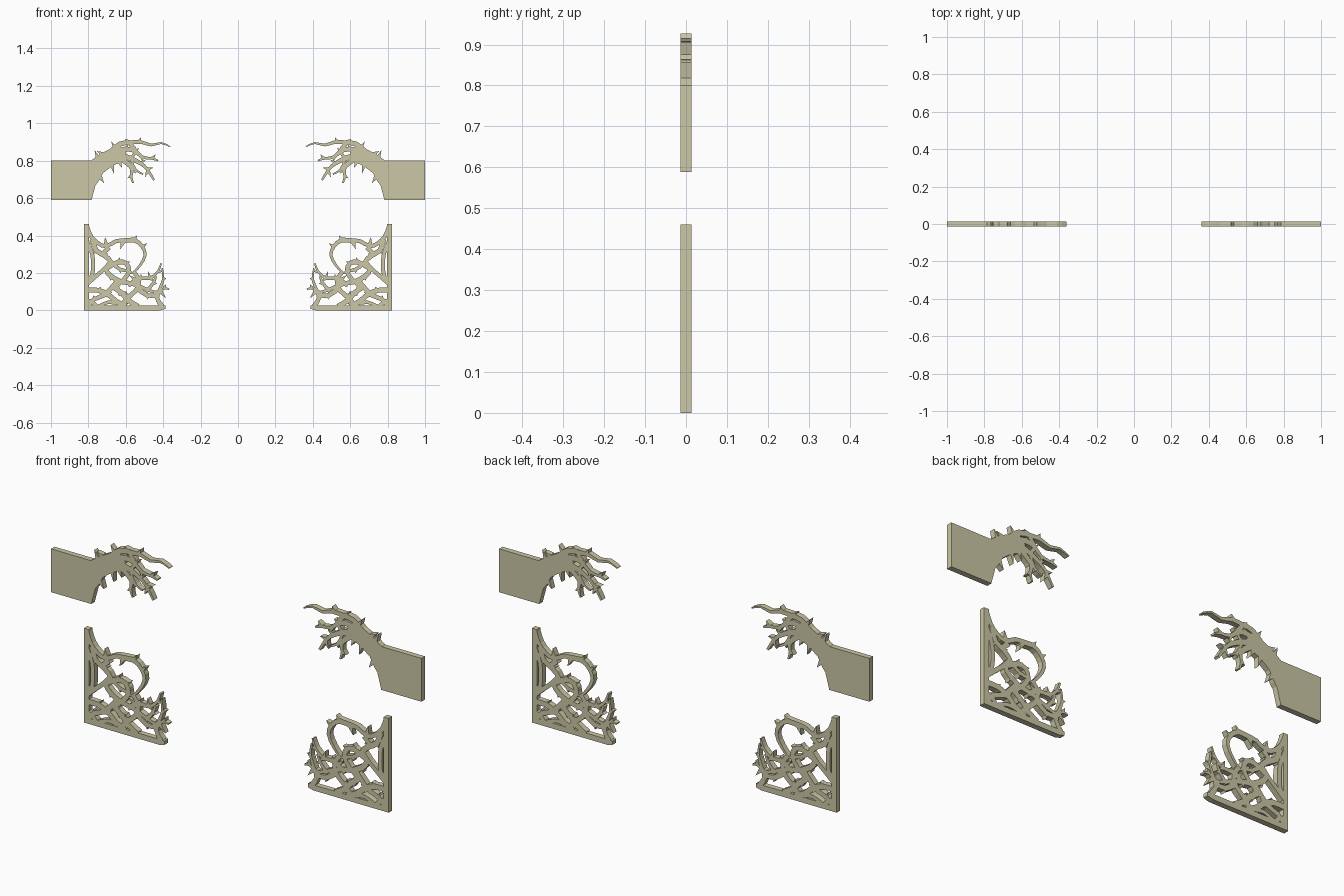
import bpy, math
import bmesh
from mathutils import Vector
from mathutils.geometry import delaunay_2d_cdt

if "Cube" in bpy.data.objects:
    bpy.data.objects.remove(bpy.data.objects["Cube"])

# Drawing units: profile sketched on a flat sheet, then scaled to the model
CX, BASE, SCALE, HALF = 237.75, 311.0, 186.75, 0.0135

mat = bpy.data.materials.new("pale_wood")
mat.diffuse_color = (0.60, 0.57, 0.38, 1)
mat.use_nodes = True
mat.node_tree.nodes["Principled BSDF"].inputs["Base Color"].default_value = mat.diffuse_color


def pairs(flat):
    return [Vector(flat[i:i + 2]) for i in range(0, len(flat), 2)]


def thorn(polys, bx, by, tx, ty, w=2.2):
    b, t = Vector((bx, by)), Vector((tx, ty))
    d = (t - b).normalized()
    n = Vector((-d.y, d.x)) * w
    polys.append([b + n, t, b - n])


def vine(polys, flat, w0, w1, spike=5.0):
    """Tapered ribbon through the points, with thorns on the outside of bends."""
    ctrl = pairs(flat)
    ext = [ctrl[0] * 2 - ctrl[1]] + ctrl + [ctrl[-1] * 2 - ctrl[-2]]
    pts = []
    for i in range(len(ctrl) - 1):
        a, b, c, d = ext[i:i + 4]
        for t in (0, 0.5):
            pts.append(0.5 * (2 * b + (c - a) * t + (2 * a - 5 * b + 4 * c - d) * t * t
                              + (3 * b - a - 3 * c + d) * t ** 3))
    pts.append(ctrl[-1])
    last, sides = len(pts) - 1, []
    for i, p in enumerate(pts):
        d = (pts[min(i + 1, last)] - pts[max(i - 1, 0)]).normalized()
        n = Vector((-d.y, d.x)) * (w0 + (w1 - w0) * i / last) / 2
        sides.append((p + n, p - n))
    for (a, b), (c, d) in zip(sides, sides[1:]):
        polys.append([a, c, d, b])
    if spike:
        for a, b, c in zip(ctrl, ctrl[1:], ctrl[2:]):
            out = (b - a).normalized() - (c - b).normalized()
            if out.length > 0.15:
                tip = b + (out.normalized() + (c - b).normalized() * 0.5) * (spike + w0 / 2)
                thorn(polys, b.x, b.y, tip.x, tip.y, 2)


def inside(p, poly):
    hit = False
    for a, b in zip(poly, poly[1:] + poly[:1]):
        if (a.y > p.y) != (b.y > p.y) and p.x < (b.x - a.x) * (p.y - a.y) / (b.y - a.y) + a.x:
            hit = not hit
    return hit


def cut_out(name, polys, side):
    """Union the flat shapes and give them thickness."""
    verts, edges = [], []
    for poly in polys:
        s, n = len(verts), len(poly)
        verts += poly
        edges += [(s + i, s + (i + 1) % n) for i in range(n)]
    co, _, tris, *_ = delaunay_2d_cdt(verts, edges, [], 0, 1e-3)
    keep = []
    for t in tris:
        mid = sum((co[i] for i in t), Vector((0, 0))) / len(t)
        if any(inside(mid, q) for q in polys):
            keep.append(tuple(t))
    n = len(co)
    directed = {(t[i], t[(i + 1) % len(t)]) for t in keep for i in range(len(t))}
    faces = keep + [tuple(i + n for i in reversed(t)) for t in keep]
    faces += [(b, a, a + n, b + n) for a, b in directed if (b, a) not in directed]
    v3 = [(side * (CX - c.x) / SCALE, y, (BASE - c.y) / SCALE) for y in (-HALF, HALF) for c in co]
    me = bpy.data.meshes.new(name)
    me.from_pydata(v3, [], faces)
    bm = bmesh.new()
    bm.from_mesh(me)
    loose = [v for v in bm.verts if not v.link_faces]
    bmesh.ops.delete(bm, geom=loose, context='VERTS')
    bmesh.ops.recalc_face_normals(bm, faces=bm.faces)
    bm.to_mesh(me)
    bm.free()
    me.materials.append(mat)
    ob = bpy.data.objects.new(name, me)
    bpy.context.collection.objects.link(ob)


# Upper branch: plain slab narrowing into a wrist, then claw-like twigs
arm = [pairs([51, 161.5, 91, 161.5, 100, 155, 113, 148.5, 120, 147, 126, 154, 121, 163,
              112, 167, 103, 174, 98, 183, 95.5, 186, 91.5, 201, 51, 201])]
vine(arm, [112, 152, 120, 145, 130, 143.5, 141, 143, 151, 146, 161, 144, 170, 147.5], 6, 1, 0)
vine(arm, [116, 153, 126, 150, 135, 152, 142, 158, 152, 159.5, 158, 161.5], 6, 1.5, 2)
vine(arm, [118, 156, 130, 159, 140, 164, 147, 170, 154, 181], 6, 2, 3)
vine(arm, [119, 158, 127, 164, 132, 170, 131, 177, 133, 184], 6, 1.5, 1)
vine(arm, [130, 145, 136, 152, 131, 160, 136, 171, 143, 175], 4, 1.5, 2)
thorn(arm, 98, 159, 94.5, 151)
thorn(arm, 102, 155, 97, 152)
thorn(arm, 115, 149, 111, 142)
thorn(arm, 129, 143, 125, 140)
thorn(arm, 139, 143, 141, 138)
thorn(arm, 100, 178, 104, 184)
thorn(arm, 112, 165, 114, 175)
thorn(arm, 119, 162, 122, 169)
thorn(arm, 148, 171, 145, 178)

# Lower bracket: frame bars
panel = [pairs([84, 225, 89, 225, 89, 311, 84, 311]),
         pairs([84, 306, 165.5, 306, 165.5, 309.5, 160, 311, 84, 311])]
# Top sweep and hooked loop
vine(panel, [87, 227, 91, 237, 98, 244, 106, 247, 116, 242, 126, 241, 136, 240], 4, 4, 0)
vine(panel, [120, 242, 134, 241, 142, 247, 145, 256, 140, 266, 133, 274], 5, 2, 0)
thorn(panel, 106, 245, 105, 238)
thorn(panel, 134, 241, 137, 236)
thorn(panel, 142, 248, 147, 244)
thorn(panel, 123, 243, 120, 250)
# Uprights beside the side bar
vine(panel, [87, 242, 92, 254, 93, 266, 92, 276, 87, 284], 4, 4, 0)
vine(panel, [92, 240, 96, 251, 104, 256, 111, 263, 106, 270, 111, 277, 122, 283], 5, 5, 2)
vine(panel, [88, 284, 97, 276, 104, 270, 110, 263], 4, 4, 2)
vine(panel, [102, 255, 109, 248], 4, 5, 0)
# Inner tangle
vine(panel, [108, 268, 118, 263, 126, 264, 129, 272, 124, 280, 117, 287, 121, 296], 5, 4, 3)
vine(panel, [112, 264, 120, 270, 130, 272], 4, 3, 2)
vine(panel, [87, 291, 98, 291, 108, 295, 116, 302, 126, 307], 5, 5, 2)
vine(panel, [88, 307, 94, 300, 104, 296, 112, 288, 118, 281], 4, 5, 2)
vine(panel, [112, 287, 122, 294, 128, 301, 138, 307], 5, 5, 2)
vine(panel, [121, 307, 128, 298, 136, 291, 139, 281, 133, 272], 5, 4, 3)
vine(panel, [118, 282, 130, 284, 142, 288, 155, 293, 164, 289, 169, 290], 5, 1.5, 2)
vine(panel, [128, 286, 140, 279, 150, 279, 158, 272, 161, 264], 5, 1.5, 2)
vine(panel, [162, 307, 157, 299, 160, 289, 163, 280, 162, 269], 5, 1.5, 1)
vine(panel, [136, 288, 147, 296, 157, 296], 5, 4, 2)
vine(panel, [146, 292, 153, 284, 156, 277], 4, 2, 2)
thorn(panel, 150, 280, 148, 272)
thorn(panel, 136, 281, 129, 276)
thorn(panel, 160, 292, 166, 299)
# Corner braces
vine(panel, [87, 301, 93, 303, 97, 308], 4, 4, 0)
vine(panel, [98, 307, 108, 303, 118, 304], 3, 4, 0)

for label, side in (("left", -1), ("right", 1)):
    cut_out("upper_branch_" + label, arm, side)
    cut_out("lower_bracket_" + label, panel, side)
